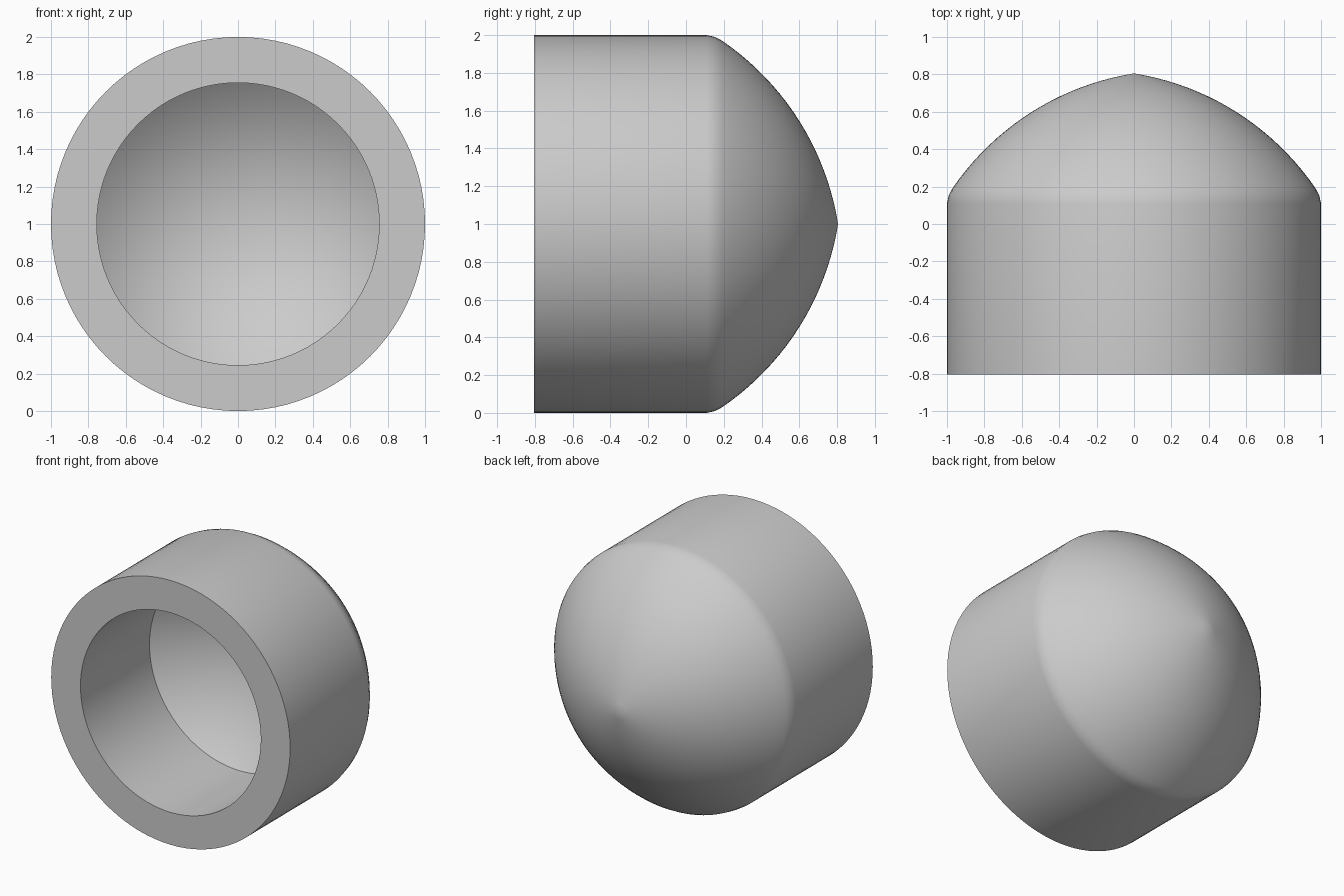
import bpy
import bmesh
import math
from mathutils import Matrix, Vector

cube = bpy.data.objects.get("Cube")
if cube:
    bpy.data.objects.remove(cube, do_unlink=True)

SEGMENTS = 96
FRONT, SHOULDER, TIP = -0.805, 0.11, 0.805
BORE_RADIUS, BORE_END, BORE_TIP = 0.755, 0.02, 0.62

grey = bpy.data.materials.new("plain_grey")
grey.use_nodes = True
colour = (0.6, 0.6, 0.6, 1)
grey.diffuse_color = colour
grey.node_tree.nodes["Principled BSDF"].inputs["Base Color"].default_value = colour


def lathe(name, profile):
    """Turn a (radius, y) profile around the y axis at z = 1."""
    bm = bmesh.new()
    verts = [bm.verts.new((r, y, 1)) for r, y in profile]
    edges = [bm.edges.new(pair) for pair in zip(verts, verts[1:])]
    bmesh.ops.spin(bm, geom=verts + edges, cent=Vector((0, 0, 1)), axis=(0, 1, 0),
                   angle=math.tau, steps=SEGMENTS, use_duplicate=False)
    bmesh.ops.remove_doubles(bm, verts=bm.verts, dist=0.0001)
    bmesh.ops.recalc_face_normals(bm, faces=bm.faces)
    mesh = bpy.data.meshes.new(name)
    bm.to_mesh(mesh)
    bm.free()
    mesh.materials.append(grey)
    obj = bpy.data.objects.new(name, mesh)
    bpy.context.collection.objects.link(obj)
    bpy.ops.object.select_all(action="DESELECT")
    obj.select_set(True)
    bpy.context.view_layer.objects.active = obj
    bpy.ops.object.shade_smooth_by_angle(angle=math.radians(30))
    return obj


# Pointed dome: a circular arc leaning in towards the axis
ARC, START, END, STEPS = 1.45, math.radians(9), math.radians(55.6), 20
dome = []
for i in range(STEPS + 1):
    a = START + (END - START) * i / STEPS
    dome.append((ARC * (math.sin(a) - math.sin(START)),
                 TIP - ARC * (math.cos(START) - math.cos(a))))
dome[0] = (0, TIP)

# Rounded shoulder, straight outer wall and flat rim
outside = [(0.99, 0.155), (1, SHOULDER), (1, FRONT)]

# Blind bore with a conical bottom
bore = [(BORE_RADIUS, FRONT), (BORE_RADIUS, BORE_END), (0, BORE_TIP)]

lathe("domed_cap", dome + outside + bore)
